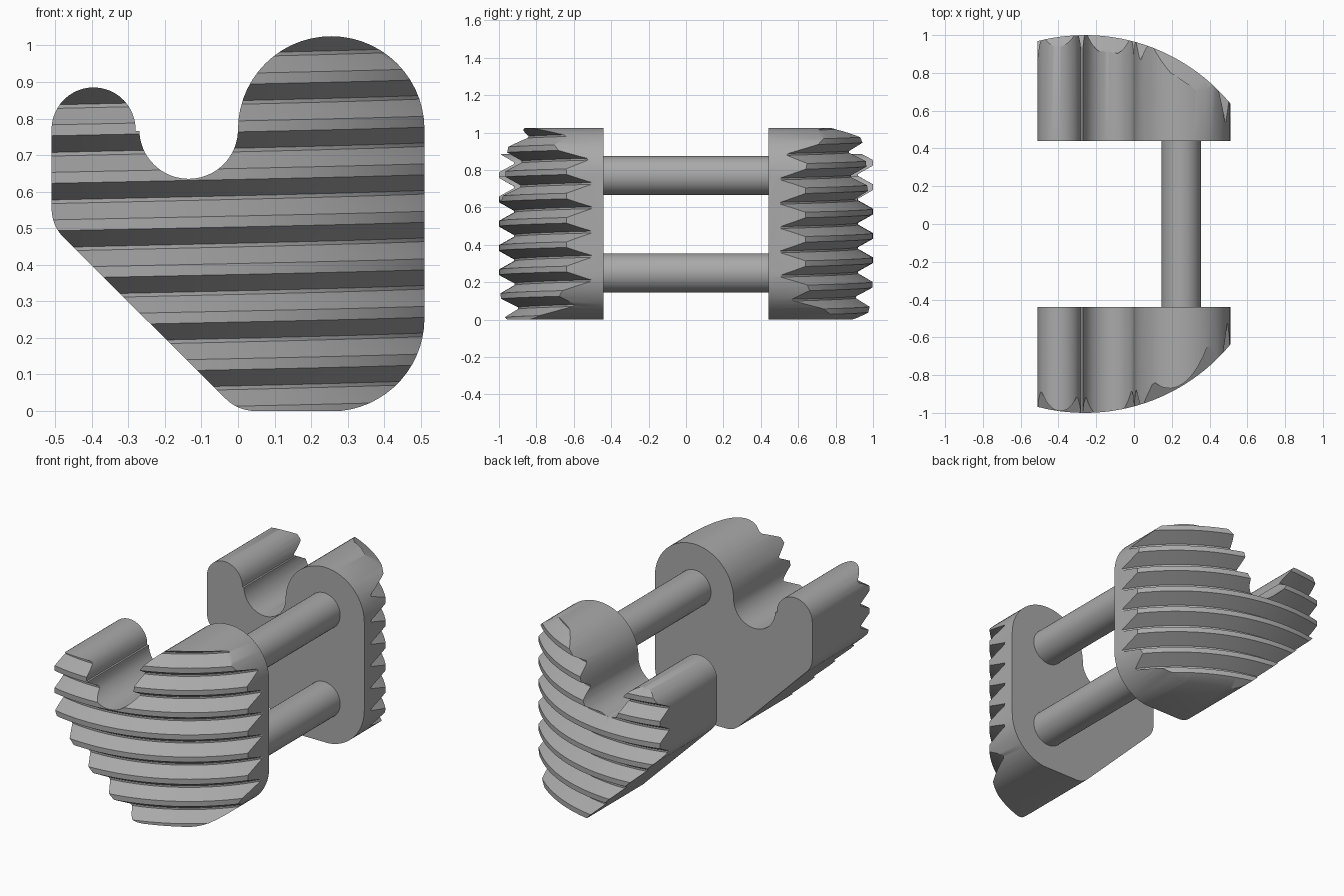
import bpy
import bmesh
from math import sin, cos, radians, sqrt

if "Cube" in bpy.data.objects:
    bpy.data.objects.remove(bpy.data.objects["Cube"])

# One plain grey for everything
grey = bpy.data.materials.new("plain grey")
grey.use_nodes = True
GREY = (0.4, 0.4, 0.4, 1)
grey.diffuse_color = GREY
grey.node_tree.nodes["Principled BSDF"].inputs["Base Color"].default_value = GREY

AXIS_X = -0.26          # thread axis
CREST, ROOT = 1.0, 0.92
PITCH, FLANK, LAND = 0.13, 0.045, 0.03
INNER_Y = 0.44          # inner face of each jaw
BIG, SMALL, NOTCH = 0.255, 0.115, 0.135


def make_object(name, bm):
    bmesh.ops.recalc_face_normals(bm, faces=bm.faces)
    mesh = bpy.data.meshes.new(name)
    bm.to_mesh(mesh)
    bm.free()
    mesh.materials.append(grey)
    obj = bpy.data.objects.new(name, mesh)
    bpy.context.collection.objects.link(obj)
    return obj


def activate(obj):
    bpy.ops.object.select_all(action='DESELECT')
    obj.select_set(True)
    bpy.context.view_layer.objects.active = obj


def arc(cx, cz, r, start, end, steps):
    angles = [radians(start + (end - start) * i / steps) for i in range(steps + 1)]
    return [(cx + r * cos(a), cz + r * sin(a)) for a in angles]


def jaw_outline():
    """Side outline: big lobe, hook notch, small lobe, slanted underside."""
    pts = arc(0.255, 0.77, BIG, 0, 180, 28)
    pts += arc(-NOTCH, 0.77, NOTCH, -3, -178, 24)
    pts += arc(-0.395, 0.77, SMALL, -2, 180, 24)
    pts += arc(-0.395, 0.555, SMALL, 180, 225, 6)
    pts += arc(SMALL * (sqrt(2) - 1), SMALL, SMALL, 225, 270, 6)
    pts += arc(0.255, 0.254, BIG, 276, 360, 14)
    return pts


def jaw_block(name, side):
    bm = bmesh.new()
    verts = [bm.verts.new((x, side * INNER_Y, z)) for x, z in jaw_outline()]
    face = bm.faces.new(verts)
    out = bmesh.ops.extrude_face_region(bm, geom=[face])["geom"]
    moved = [v for v in out if isinstance(v, bmesh.types.BMVert)]
    bmesh.ops.translate(bm, verts=moved, vec=(0, side * 0.7, 0))
    return make_object(name, bm)


def thread_sector(name, start, end, steps=44):
    """Wedge of a right-handed threaded bar, as a swept tooth section."""
    section = [(0.2, -0.4)]
    for k in range(-6, 8):
        z = 0.498 + k * PITCH
        section += [(ROOT, z - FLANK), (CREST, z), (CREST, z + LAND), (ROOT, z + LAND + FLANK)]
    section.append((0.2, 1.6))
    bm = bmesh.new()
    rings = []
    for i in range(steps + 1):
        deg = start + (end - start) * i / steps
        a, lift = radians(deg), PITCH * (deg + 90) / 360
        rings.append([bm.verts.new((AXIS_X + r * cos(a), r * sin(a), z + lift))
                      for r, z in section])
    n = len(section)
    for low, high in zip(rings, rings[1:]):
        for j in range(n):
            k = (j + 1) % n
            bm.faces.new((low[j], low[k], high[k], high[j]))
    bm.faces.new(rings[0])
    bm.faces.new(rings[-1])
    return make_object(name, bm)


# Jaws, each trimmed by its part of the same continuous thread
for name, side, start, end in (("front_jaw", -1, -126, -22), ("back_jaw", 1, 22, 126)):
    jaw = jaw_block(name, side)
    cutter = thread_sector(name + "_thread_cutter", start, end)
    cutter.hide_render = True
    mod = jaw.modifiers.new("thread", 'BOOLEAN')
    mod.operation = 'INTERSECT'
    mod.solver = 'EXACT'
    mod.object = cutter
    activate(jaw)
    bpy.ops.object.modifier_apply(modifier=mod.name)
    bpy.data.objects.remove(cutter)
    bpy.ops.object.shade_smooth_by_angle(angle=radians(30))

# Two round tie rods between the jaws
for name, z in (("lower_rod", 0.25), ("upper_rod", 0.77)):
    bpy.ops.mesh.primitive_cylinder_add(vertices=48, radius=0.104, depth=2 * INNER_Y,
                                        location=(0.25, 0, z), rotation=(radians(90), 0, 0))
    rod = bpy.context.object
    rod.name = name
    rod.data.materials.append(grey)
    bpy.ops.object.shade_smooth_by_angle(angle=radians(30))
